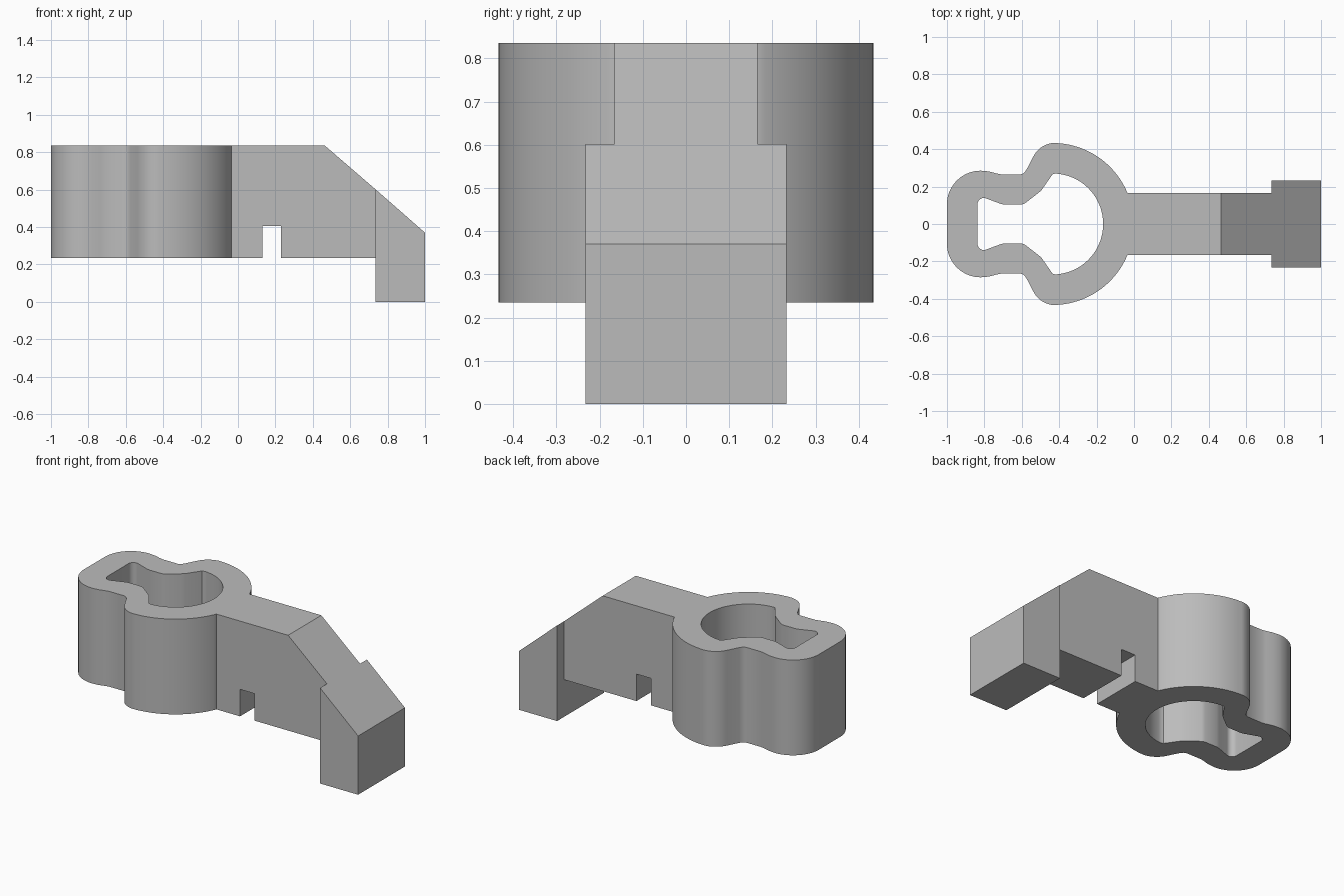
import bpy
import bmesh
from math import cos, sin, radians
from mathutils import Vector

cube = bpy.data.objects.get("Cube")
if cube:
    bpy.data.objects.remove(cube)

grey = bpy.data.materials.new("plain grey")
grey.use_nodes = True
COLOUR = (0.5, 0.5, 0.5, 1)
grey.diffuse_color = COLOUR
grey.node_tree.nodes["Principled BSDF"].inputs["Base Color"].default_value = COLOUR

BOTTOM, TOP = 0.235, 0.835
ARM_START, ARM_HALF = -0.035, 0.165


def arc(cx, cy, r, start, end, steps):
    angles = [radians(start + (end - start) * i / steps) for i in range(steps + 1)]
    return [(cx + r * cos(a), cy + r * sin(a)) for a in angles]


def mirrored(half):
    """Close a half outline by reflecting it in the x axis."""
    return half + [(x, -y) for x, y in reversed(half) if abs(y) > 1e-5]


def prism(name, loops, place, shift):
    """Fill the outline loops (holes included) and extrude them along shift."""
    bm = bmesh.new()
    edges = []
    for loop in loops:
        verts = [bm.verts.new(place(*p)) for p in loop]
        edges += [bm.edges.new((v, verts[i - 1])) for i, v in enumerate(verts)]
    bmesh.ops.triangle_fill(bm, edges=edges, use_beauty=True)
    ext = bmesh.ops.extrude_face_region(bm, geom=bm.faces[:], use_keep_orig=True)
    moved = [g for g in ext["geom"] if isinstance(g, bmesh.types.BMVert)]
    bmesh.ops.translate(bm, verts=moved, vec=Vector(shift))
    bmesh.ops.recalc_face_normals(bm, faces=bm.faces[:])
    mesh = bpy.data.meshes.new(name)
    bm.to_mesh(mesh)
    bm.free()
    mesh.materials.append(grey)
    obj = bpy.data.objects.new(name, mesh)
    bpy.context.collection.objects.link(obj)
    return obj


# Keyhole-shaped ring: large round lobe, waist, small squarish lobe
outer = ([(ARM_START, ARM_HALF)]
         + arc(-0.435, 0, 0.433, 25, 88, 20)
         + arc(-0.42, 0.302, 0.132, 95, 153, 10)
         + [(-0.575, 0.29), (-0.588, 0.273), (-0.605, 0.265),
            (-0.71, 0.265), (-0.735, 0.27), (-0.775, 0.281)]
         + arc(-0.82, 0.105, 0.18, 90, 180, 16))
inner = (arc(-0.435, 0, 0.27, 0, 87, 24)
         + [(-0.436, 0.265), (-0.495, 0.18), (-0.51, 0.167),
            (-0.585, 0.109), (-0.605, 0.103), (-0.69, 0.103), (-0.71, 0.107)]
         + arc(-0.803, 0.105, 0.034, 75, 180, 8))
ring = prism("keyhole_ring", [mirrored(outer), mirrored(inner)],
             lambda x, y: (x, y, BOTTOM), (0, 0, TOP - BOTTOM))

bpy.context.view_layer.objects.active = ring
ring.select_set(True)
bpy.ops.object.shade_smooth_by_angle(angle=radians(30))
ring.select_set(False)

# Arm with a slot underneath and a sloping end
arm = [(ARM_START, BOTTOM), (0.13, BOTTOM), (0.13, 0.405), (0.23, 0.405),
       (0.23, BOTTOM), (0.735, BOTTOM), (0.735, 0.602), (0.465, TOP),
       (ARM_START, TOP)]
prism("arm", [arm], lambda x, z: (x, -ARM_HALF, z), (0, 2 * ARM_HALF, 0))

# Wider foot that carries the slope on down
FOOT_HALF = 0.233
foot = [(0.735, 0), (1, 0), (1, 0.37), (0.735, 0.602)]
prism("foot", [foot], lambda x, z: (x, -FOOT_HALF, z), (0, 2 * FOOT_HALF, 0))
